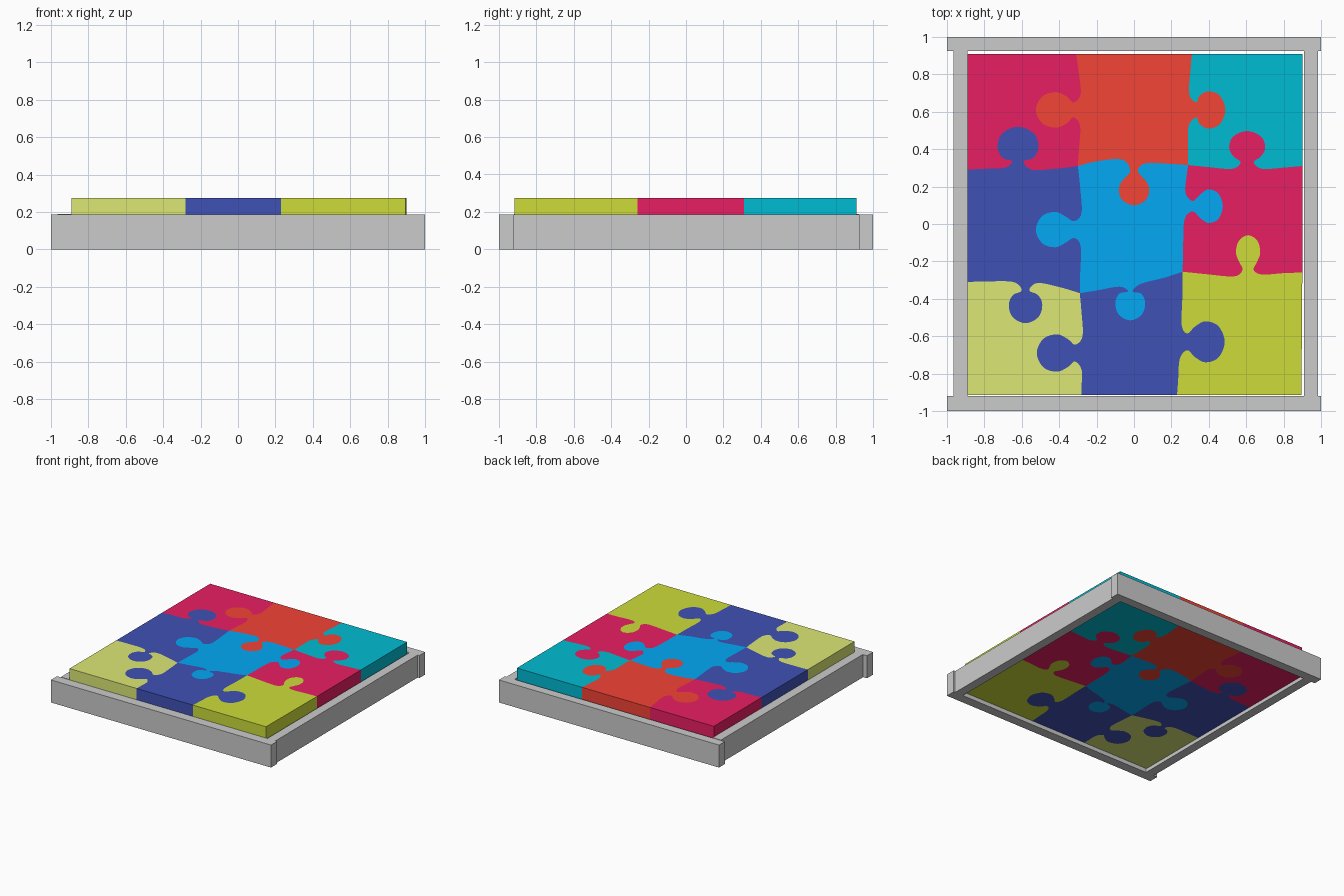
import bpy, bmesh
from math import sin, cos, radians
from mathutils import Vector

if "Cube" in bpy.data.objects:
    bpy.data.objects.remove(bpy.data.objects["Cube"])

Z_BOTTOM, Z_TOP = 0.03, 0.275


def make_material(name, hex_code):
    rgb = [int(hex_code[i:i + 2], 16) / 255 for i in (0, 2, 4)]
    lin = [c / 12.92 if c <= 0.04045 else ((c + 0.055) / 1.055) ** 2.4 for c in rgb]
    m = bpy.data.materials.new(name)
    m.diffuse_color = (*lin, 1)
    m.use_nodes = True
    m.node_tree.nodes["Principled BSDF"].inputs["Base Color"].default_value = m.diffuse_color
    return m


def add_object(name, bm, material=None):
    bmesh.ops.recalc_face_normals(bm, faces=bm.faces)
    me = bpy.data.meshes.new(name)
    bm.to_mesh(me)
    bm.free()
    ob = bpy.data.objects.new(name, me)
    bpy.context.collection.objects.link(ob)
    if material:
        me.materials.append(material)
    return ob


def bar(name, x0, x1, y0, y1, z1):
    bm = bmesh.new()
    bmesh.ops.create_cube(bm, size=1)
    for v in bm.verts:
        v.co = ((x0 + x1) / 2 + v.co.x * (x1 - x0),
                (y0 + y1) / 2 + v.co.y * (y1 - y0), (v.co.z + 0.5) * z1)
    add_object(name, bm)


def spline(pts, steps=5):
    """Smooth curve through the points (Catmull-Rom)."""
    p = [pts[0]] + pts + [pts[-1]]
    out = []
    for i in range(1, len(p) - 2):
        a, b, c, d = p[i - 1:i + 3]
        for k in range(steps):
            t = k / steps
            out.append(0.5 * (2 * b + (c - a) * t + (2 * a - 5 * b + 4 * c - d) * t * t
                              + (3 * b - a - 3 * c + d) * t ** 3))
    return out + [pts[-1]]


def tab_edge(p0, p1, vertical, base, head, across, along, neck, before, after):
    """Seam from p0 to p1 with one tab; before/after are the seam levels beside it."""
    hx, hy = head
    c = Vector(head)
    if vertical:
        t, c_base = Vector((0, -1)), Vector((base, hy))
    else:
        t, c_base = Vector((1, 0)), Vector((hx, base))
    n = (c - c_base).normalized()
    level = (lambda v: Vector((v, hy))) if vertical else (lambda v: Vector((hx, v)))
    pts = [p0, (p0 + level(before) - t * (neck + 0.08)) / 2 + (level(before) - c_base) * 0.3,
           level(before) - t * (neck + 0.045),
           c_base - t * neck + n * 0.035]
    for a in (48, 85, 130, 180, 230, 275, 312):
        r = radians(a)
        pts.append(c - t * across * sin(r) - n * along * cos(r))
    pts += [c_base + t * neck + n * 0.035,
            level(after) + t * (neck + 0.045),
            (p1 + level(after) + t * (neck + 0.08)) / 2 + (level(after) - c_base) * 0.3, p1]
    return spline(pts)


# Seam crossings, top row to bottom row
nodes = [[Vector(p) for p in row] for row in (
    ((-0.89, 0.91), (-0.31, 0.91), (0.31, 0.91), (0.90, 0.91)),
    ((-0.89, 0.29), (-0.30, 0.31), (0.29, 0.315), (0.90, 0.31)),
    ((-0.89, -0.31), (-0.29, -0.37), (0.26, -0.255), (0.90, -0.26)),
    ((-0.89, -0.915), (-0.28, -0.915), (0.23, -0.915), (0.895, -0.915)))]

# (column, row): seam level, head centre, half width, half length, neck, levels beside
vertical_tabs = {
    (1, 0): (-0.288, (-0.425, 0.61), 0.095, 0.10, 0.04, -0.285, -0.288),
    (2, 0): (0.298, (0.405, 0.61), 0.10, 0.083, 0.04, 0.295, 0.292),
    (1, 1): (-0.285, (-0.43, -0.03), 0.095, 0.095, 0.045, -0.28, -0.285),
    (2, 1): (0.278, (0.405, 0.095), 0.09, 0.07, 0.028, 0.275, 0.27),
    (1, 2): (-0.28, (-0.42, -0.69), 0.10, 0.10, 0.045, -0.275, -0.28),
    (2, 2): (0.25, (0.39, -0.63), 0.11, 0.095, 0.045, 0.255, 0.245)}
horizontal_tabs = {
    (0, 1): (0.30, (-0.62, 0.42), 0.11, 0.10, 0.03, 0.30, 0.29),
    (1, 1): (0.32, (0.0, 0.18), 0.082, 0.08, 0.02, 0.345, 0.325),
    (2, 1): (0.295, (0.605, 0.415), 0.097, 0.082, 0.035, 0.295, 0.295),
    (0, 2): (-0.32, (-0.58, -0.44), 0.09, 0.09, 0.02, -0.31, -0.315),
    (1, 2): (-0.325, (-0.02, -0.43), 0.08, 0.085, 0.012, -0.335, -0.32),
    (2, 2): (-0.28, (0.61, -0.145), 0.065, 0.085, 0.03, -0.28, -0.27)}


def seam_v(i, r):
    p0, p1 = nodes[r][i], nodes[r + 1][i]
    return tab_edge(p0, p1, True, *vertical_tabs[i, r]) if (i, r) in vertical_tabs else [p0, p1]


def seam_h(c, j):
    p0, p1 = nodes[j][c], nodes[j][c + 1]
    return tab_edge(p0, p1, False, *horizontal_tabs[c, j]) if (c, j) in horizontal_tabs else [p0, p1]


def piece(name, c, r, material):
    outline = (seam_v(c, r)[:-1] + seam_h(c, r + 1)[:-1]
               + seam_v(c + 1, r)[:0:-1] + seam_h(c, r)[:0:-1])
    bm = bmesh.new()
    low = [bm.verts.new((p.x, p.y, Z_BOTTOM)) for p in outline]
    high = [bm.verts.new((p.x, p.y, Z_TOP)) for p in outline]
    bm.faces.new(low[::-1])
    bm.faces.new(high)
    k = len(outline)
    for i in range(k):
        bm.faces.new((low[i], low[(i + 1) % k], high[(i + 1) % k], high[i]))
    ob = add_object(name, bm, material)
    bpy.ops.object.select_all(action='DESELECT')
    ob.select_set(True)
    bpy.context.view_layer.objects.active = ob
    bpy.ops.object.shade_smooth_by_angle(angle=radians(35))


# Frame: long front and back bars, shorter side bars between them
bar("frame_front", -1, 1, -1, -0.92, 0.185)
bar("frame_back", -1, 1, 0.925, 1, 0.185)
bar("frame_left", -0.965, -0.89, -0.92, 0.925, 0.188)
bar("frame_right", 0.91, 0.985, -0.92, 0.925, 0.185)

# Nine interlocking pieces
colours = {n: make_material(n, h) for n, h in {
    "crimson": "E91E63", "orange_red": "F44336", "teal": "00BCD4", "indigo": "3F51B5",
    "sky_blue": "03A9F4", "lime": "CDDC39", "pale_lime": "DCE775"}.items()}
layout = (("crimson", "orange_red", "teal"),
          ("indigo", "sky_blue", "crimson"),
          ("pale_lime", "indigo", "lime"))
for r, row in enumerate(layout):
    for c, col in enumerate(row):
        name = "puzzle_piece_%s_%s" % (("back", "middle", "front")[r], ("left", "centre", "right")[c])
        piece(name, c, r, colours[col])
